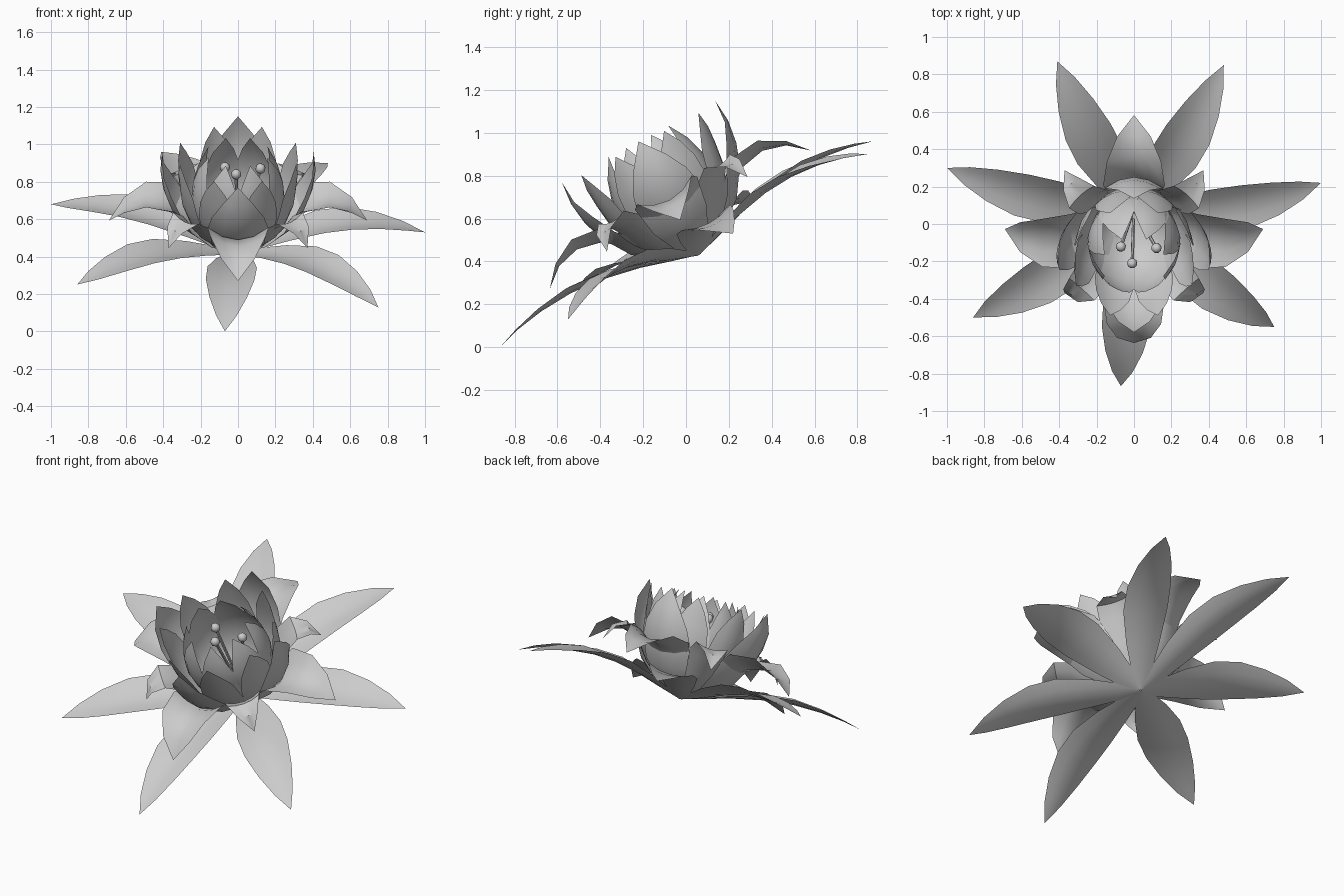
import bpy, bmesh, math
from mathutils import Matrix, Vector

if "Cube" in bpy.data.objects:
    bpy.data.objects.remove(bpy.data.objects["Cube"])

# The whole flower leans towards the front about its base point
TILT = Matrix.Translation((0, 0.06, 0.43)) @ Matrix.Rotation(math.radians(28), 4, 'X')


def finish(bm, name, merge=True):
    if merge:
        bmesh.ops.remove_doubles(bm, verts=bm.verts, dist=0.0005)
    me = bpy.data.meshes.new(name)
    bm.to_mesh(me)
    bm.free()
    ob = bpy.data.objects.new(name, me)
    bpy.context.collection.objects.link(ob)
    ob.matrix_world = TILT
    bpy.context.view_layer.objects.active = ob
    ob.select_set(True)
    bpy.ops.object.shade_smooth_by_angle(angle=math.radians(40))
    ob.select_set(False)
    return ob


def petal(name, profile, angle, cup, scale=1.0, tip_lift=0.0):
    """profile: (radius, height, half width) along the midrib; cup bends edges inward."""
    bm = bmesh.new()
    rot = Matrix.Rotation(angle, 4, 'Z')
    rows, last = [], len(profile) - 1
    for i, (r, z, w) in enumerate(profile):
        a, b = profile[max(i - 1, 0)], profile[min(i + 1, last)]
        t = Vector((b[0] - a[0], b[1] - a[1])).normalized()
        z += tip_lift * (i / last) ** 2
        row = []
        for k in (-1, -0.5, 0, 0.5, 1):
            s = k * w
            d = cup * s * s
            row.append(bm.verts.new(rot @ Vector((r * scale - t.y * d, s, z + t.x * d))))
        rows.append(row)
    for a, b in zip(rows, rows[1:]):
        for j in range(4):
            bm.faces.new((a[j], b[j], b[j + 1], a[j + 1]))
    return finish(bm, name)


def whorl(name, profile, count, start, cup):
    for i in range(count):
        petal(f"{name}_{i + 1}", profile, math.radians(start + 360 / count * i), cup)


# Long outer leaves, each aimed at its own tip
LEAF = [(0, 0, .01), (.13, .035, .065), (.27, .075, .10), (.46, .112, .132),
        (.62, .124, .130), (.78, .115, .10), (.92, .092, .055), (1.03, .06, 0)]
TIPS = [(-.41, .964, .088), (.48, .918, .045), (1.0, .188, .013), (.75, -.68, .021),
        (-.07, -1.02, .056), (-.86, -.578, .104), (-1.0, .329, .108)]
for i, (x, y, z) in enumerate(TIPS):
    petal(f"leaf_{i + 1}", LEAF, math.atan2(y, x), 1.8, math.hypot(x, y) / 1.03, z - .06)

# Wide petals that arch over and droop
whorl("drooping_petal", [(0, 0, .01), (.13, .045, .08), (.26, .17, .14), (.37, .265, .165),
                         (.49, .29, .145), (.60, .26, .09), (.69, .185, 0)], 4, 0, 2.5)
whorl("small_drooping_petal", [(0, 0, .01), (.11, .045, .06), (.24, .15, .09), (.33, .27, .105),
                               (.40, .325, .095), (.475, .30, .055), (.525, .215, 0)], 4, 45, 2.5)

# Upright petals around the bud
whorl("upright_petal", [(0, 0, .01), (.15, .05, .08), (.28, .15, .14), (.365, .28, .16),
                        (.40, .38, .14), (.415, .49, .085), (.405, .60, 0)], 4, 0, 2.4)
whorl("narrow_upright_petal", [(0, 0, .01), (.14, .06, .07), (.25, .17, .10), (.305, .31, .11),
                               (.32, .42, .095), (.33, .51, .055), (.335, .587, 0)], 8, 22.5, 2.2)

# Open cup of pointed inner petals
whorl("bud_petal", [(0, .01, .01), (.14, .07, .08), (.22, .18, .11), (.247, .32, .115),
                    (.238, .42, .095), (.212, .51, .06), (.17, .60, 0)], 8, 22.5, 2.0)

# Three stamens: thin rod plus a small head
for i, tip in enumerate([(-.07, .05, .48), (.12, .04, .478), (-.01, -.046, .489)]):
    tip = Vector(tip)
    base = Vector((tip.x * .2, tip.y * .2, .06))
    d = tip - base
    turn = d.to_track_quat('Z', 'Y').to_matrix().to_4x4()
    bm = bmesh.new()
    bmesh.ops.create_cone(bm, cap_ends=True, segments=6, radius1=.009, radius2=.009, depth=d.length,
                          matrix=Matrix.Translation((tip + base) / 2) @ turn)
    bmesh.ops.create_uvsphere(bm, u_segments=8, v_segments=5, radius=.028,
                              matrix=Matrix.Translation(tip) @ turn)
    finish(bm, f"stamen_{i + 1}", merge=False)
